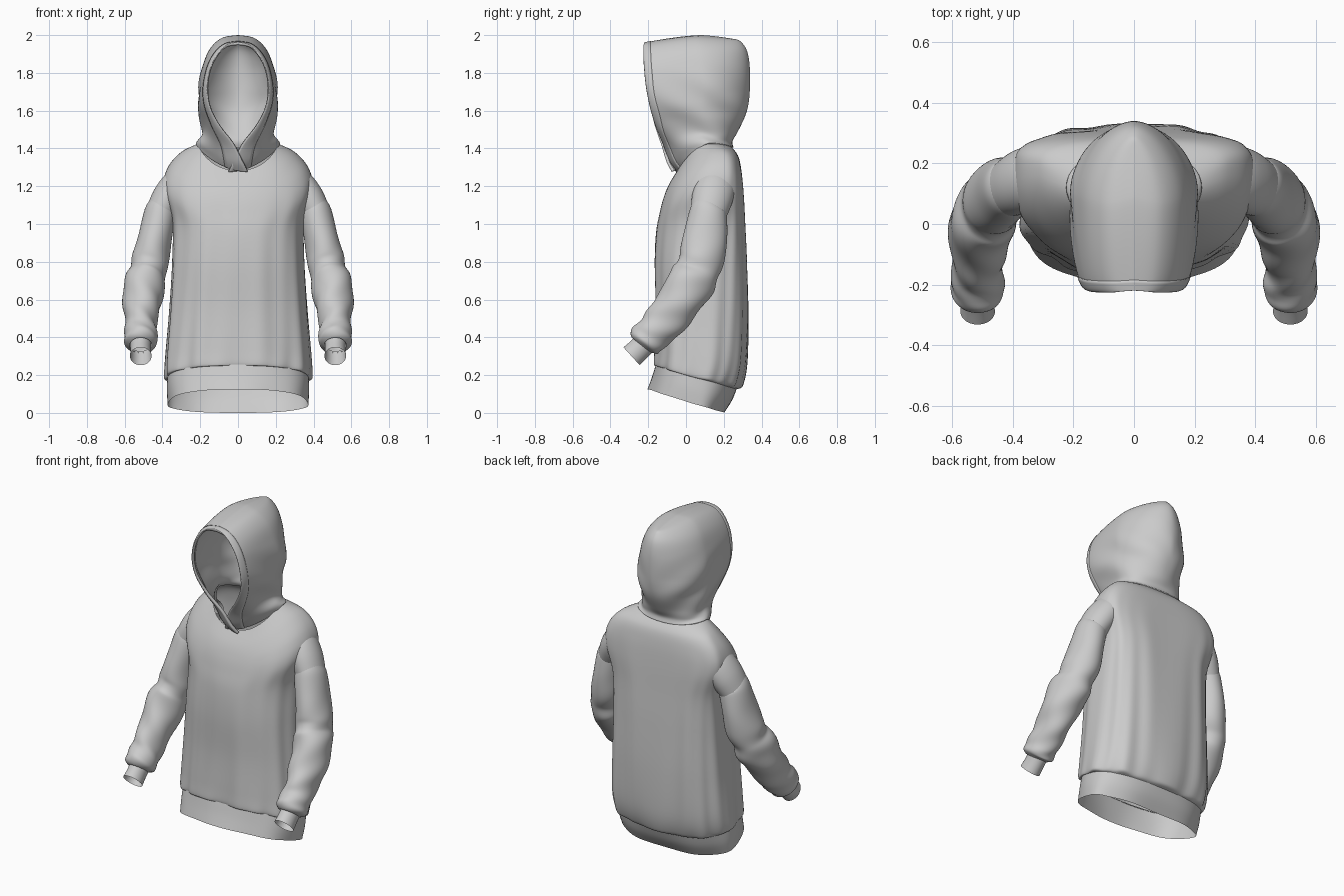
import bpy, bmesh, math
from mathutils import Vector

if "Cube" in bpy.data.objects:
    bpy.data.objects.remove(bpy.data.objects["Cube"])

def catmull(rows, n):
    """Smoothly resample a short list of tuples to n+1 tuples."""
    out, m = [], len(rows) - 1
    for i in range(n + 1):
        t = i / n * m
        k = min(int(t), m - 1)
        f = t - k
        p = [rows[max(0, min(m, k + d))] for d in (-1, 0, 1, 2)]
        out.append(tuple(0.5 * (2*b + (c - a)*f + (2*a - 5*b + 4*c - d)*f*f + (3*b - a - 3*c + d)*f**3)
                         for a, b, c, d in zip(*p)))
    return out

def grid_object(name, grid, closed, thickness=0.0):
    """Skin a grid of points into a smooth cloth surface."""
    n = len(grid[0])
    bm = bmesh.new()
    vs = [[bm.verts.new(p) for p in row] for row in grid]
    for a, b in zip(vs, vs[1:]):
        for j in range(n if closed else n - 1):
            k = (j + 1) % n
            bm.faces.new((a[j], a[k], b[k], b[j]))
    bmesh.ops.remove_doubles(bm, verts=bm.verts, dist=1e-5)
    me = bpy.data.meshes.new(name)
    bm.to_mesh(me)
    bm.free()
    ob = bpy.data.objects.new(name, me)
    bpy.context.collection.objects.link(ob)
    if thickness:
        s = ob.modifiers.new("cloth", 'SOLIDIFY')
        s.thickness, s.offset = thickness, 0
    for o in bpy.context.selected_objects:
        o.select_set(False)
    ob.select_set(True)
    bpy.context.view_layer.objects.active = ob
    bpy.ops.object.shade_smooth_by_angle(angle=math.radians(50))
    return ob

def section(row, th, n_front, n_back, w_exp=1.6, push=0.0):
    """Point on a cross-section: th=-90 front, 0 side, 90 back."""
    zf, zs, zb, hw, yf, yb, yc, gap = row
    c, s = math.cos(th), math.sin(th)
    n = n_front if s < 0 else n_back
    sign = 1 if c >= 0 else -1
    cx, sy, w = abs(c) ** (2 / n), abs(s) ** (2 / n), abs(s) ** w_exp
    if s < 0:
        x, y, z = sign * (gap + (hw - gap) * cx), yc + (yf - yc) * sy, zs + (zf - zs) * w
    else:
        x, y, z = sign * hw * cx, yc + (yb - yc) * sy, zs + (zb - zs) * w
    return Vector((x + push * c, y + push * s, z))

def body_shell(name, rows, steps, n_back, w_exp, fold):
    grid = []
    for i, r in enumerate(catmull(rows, steps)):
        t = i / steps
        ths = [2 * math.pi * j / 112 for j in range(112)]
        grid.append([section(r, th, 2.4, n_back(t), w_exp(t), fold(th, t)) for th in ths])
    return grid_object(name, grid, True)

# Torso: rows are z front/side/back, half width, y front/back/widest, unused gap
torso = [
    (.250, .180, .125, .372, -.158, .268, .07, 0),
    (.262, .195, .150, .387, -.168, .295, .07, 0),
    (.35, .30, .27, .384, -.165, .320, .08, 0),
    (.55, .53, .52, .366, -.160, .328, .08, 0),
    (.78, .80, .80, .350, -.166, .322, .09, 0),
    (.95, 1.02, 1.00, .350, -.158, .313, .12, 0),
    (1.06, 1.19, 1.16, .394, -.138, .305, .16, 0),
    (1.14, 1.295, 1.28, .374, -.118, .294, .180, 0),
    (1.21, 1.378, 1.36, .305, -.090, .276, .18, 0),
    (1.285, 1.425, 1.41, .213, -.045, .240, .13, 0)]

def torso_fold(th, t):
    fade = max(0, 1 - 1.25 * t) * min(1, t * 12)
    return fade * (.007 * math.sin(9*th + 3*t) + .004 * math.sin(17*th - 4*t))
body_shell("torso", torso, 60, lambda t: 2.5 + math.sin(math.pi * t ** 1.5),
           lambda t: .85 + .75 * min(1, t * 1.5), torso_fold)

# Ribbed hem band, tilted down to the back
hem = [(.255, .190, .130, .374, -.160, .270, .07, 0),
       (.19, .117, .065, .376, -.178, .245, .06, 0),
       (.125, .045, .000, .371, -.200, .205, .05, 0)]
body_shell("hem_band", hem, 8, lambda t: 2.5, lambda t: .85,
           lambda th, t: .004 * t * math.sin(7*th))

# Hood: same kind of rows, with the last value opening a gap at the front
hood = [
    (1.280, 1.425, 1.405, .218, -.045, .245, .12, -.05),
    (1.330, 1.445, 1.440, .204, -.078, .240, .10, -.025),
    (1.420, 1.490, 1.490, .186, -.112, .268, .09, .02),
    (1.520, 1.570, 1.580, .194, -.152, .310, .09, .095),
    (1.620, 1.650, 1.660, .206, -.182, .328, .09, .147),
    (1.720, 1.740, 1.755, .202, -.202, .333, .09, .160),
    (1.820, 1.840, 1.850, .180, -.213, .330, .08, .144),
    (1.895, 1.925, 1.920, .143, -.217, .315, .07, .106),
    (1.942, 1.980, 1.962, .082, -.218, .285, .06, .058),
    (1.955, 1.994, 1.972, .000, -.218, .262, .08, .000)]

def hood_point(r, u, side, t, push=0.0):
    th = -math.pi / 2 + math.pi * u
    wrinkle = .008 * math.sin(14*u + 22*t) * math.sin(math.pi*u) * math.sin(math.pi * min(1, t*1.5))
    pinch = 2.2 - .45 * min(1, 2 * t)      # back seam is slightly pointed
    p = section(r, th, 1.85, pinch, 1.6, (wrinkle + push) * min(1, 8 * (1 - t)))
    if side < 0:                           # this flap laps over the other
        p.y -= .022 * max(0, 1 - u*4) * max(0, 1 - t*2.6)
    return Vector((side * p.x, p.y, p.z))

hood_rows = list(enumerate(catmull(hood, 54)))
us = [i / 36 for i in range(37)]
grid = [[hood_point(r, u, -1, i / 54) for u in us] +
        [hood_point(r, u, 1, i / 54) for u in reversed(us[:-1])] for i, r in hood_rows]
grid_object("hood", grid, False, .012)

# Folded hem round the face opening: up one side and down the other
def edge_row(item, side):
    i, r = item
    return [hood_point(r, k / 6 * .15, side, i / 54, .002) for k in range(7)]
strip = [edge_row(h, -1) for h in hood_rows] + [edge_row(h, 1) for h in reversed(hood_rows[:-1])]
grid_object("hood_edge", strip, False, .015)

def tube(name, rows, steps, side, fold=None):
    """Sleeve-like tube: rows are x, y, z, width radius, depth radius."""
    pts = catmull(rows, steps)
    grid = []
    for i, r in enumerate(pts):
        a, b = Vector(pts[max(0, i - 1)][:3]), Vector(pts[min(steps, i + 1)][:3])
        d = (b - a).normalized()
        u = (Vector((1, 0, 0)) - d * d.x).normalized()
        v = d.cross(u)
        ring = []
        for j in range(48):
            th = 2 * math.pi * j / 48
            k = fold(th, i / steps) if fold else 0
            p = Vector(r[:3]) + u * math.cos(th) * (r[3] + k) + v * math.sin(th) * (r[4] + k)
            ring.append((side * p.x, p.y, p.z))
        grid.append(ring)
    return grid_object(name, grid, True)

shoulder = [(.270, .17, 1.270, .050, .060), (.320, .16, 1.215, .078, .100),
            (.368, .140, 1.140, .086, .108), (.412, .120, 1.060, .078, .097)]
sleeve = [(.404, .123, 1.078, .072, .090), (.412, .118, 1.060, .083, .100),
          (.437, .103, .940, .090, .114), (.460, .085, .825, .097, .122),
          (.476, .060, .755, .096, .115), (.490, .033, .700, .108, .126),
          (.506, -.022, .610, .103, .119), (.512, -.086, .520, .092, .110),
          (.515, -.145, .450, .083, .102), (.515, -.192, .405, .087, .097),
          (.515, -.222, .375, .086, .093), (.515, -.236, .358, .058, .066)]
cuff = [(.515, -.215, .370, .056, .062), (.515, -.250, .335, .054, .062),
        (.515, -.288, .300, .057, .064)]

def sleeve_fold(th, t):
    mid = math.sin(math.pi * t)
    return mid * (.003 * math.sin(2*th + 26*t) + .006 * math.sin(3*th - 40*t) * t)

# Shoulders, sleeves and cuffs on both sides
for side, label in ((-1, "right"), (1, "left")):
    tube("shoulder_" + label, shoulder, 14, side)
    tube("sleeve_" + label, sleeve, 66, side, sleeve_fold)
    tube("cuff_" + label, cuff, 8, side)
